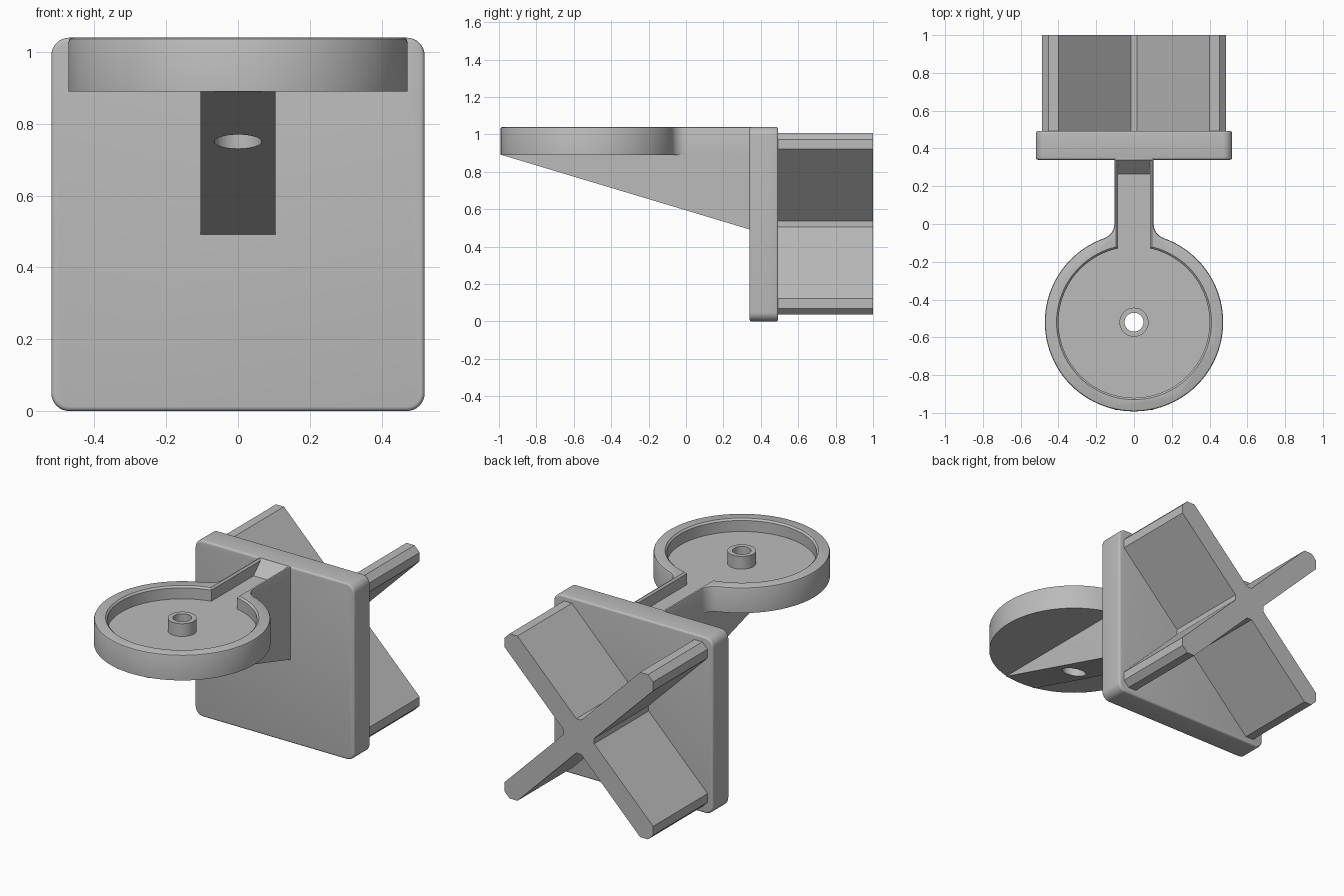
import bpy, bmesh
from math import sin, cos, pi, sqrt, atan2, asin, radians

if "Cube" in bpy.data.objects:
    bpy.data.objects.remove(bpy.data.objects["Cube"], do_unlink=True)

GREY = (0.5, 0.5, 0.5, 1)
plastic = bpy.data.materials.new("grey plastic")
plastic.use_nodes = True
plastic.diffuse_color = GREY
plastic.node_tree.nodes["Principled BSDF"].inputs["Base Color"].default_value = GREY


def loft(name, loops):
    """Skin equal-length loops into a closed solid."""
    bm = bmesh.new()
    rings = [[bm.verts.new(p) for p in loop] for loop in loops]
    n = len(rings[0])
    for a, b in zip(rings, rings[1:]):
        for i in range(n):
            j = (i + 1) % n
            bm.faces.new((a[i], a[j], b[j], b[i]))
    bm.faces.new(rings[0])
    bm.faces.new(rings[-1])
    bmesh.ops.recalc_face_normals(bm, faces=bm.faces)
    mesh = bpy.data.meshes.new(name)
    bm.to_mesh(mesh)
    bm.free()
    mesh.materials.append(plastic)
    ob = bpy.data.objects.new(name, mesh)
    bpy.context.collection.objects.link(ob)
    return ob


def activate(ob):
    bpy.ops.object.select_all(action='DESELECT')
    ob.select_set(True)
    bpy.context.view_layer.objects.active = ob


def combine(ob, tool, operation):
    activate(ob)
    mod = ob.modifiers.new("combine", 'BOOLEAN')
    mod.operation, mod.object, mod.solver = operation, tool, 'EXACT'
    bpy.ops.object.modifier_apply(modifier=mod.name)
    bpy.data.objects.remove(tool, do_unlink=True)


def arc(cx, cy, r, a0, a1, n):
    return [(cx + r * cos(a0 + (a1 - a0) * i / n),
             cy + r * sin(a0 + (a1 - a0) * i / n)) for i in range(n + 1)]


def mirror(half):
    return half + [(-x, y) for x, y in reversed(half)]


DISC_Y, TOP, BOTTOM, FLOOR = -0.52, 1.04, 0.89, 0.965
R, NECK, FILLET, EDGE = 0.472, 0.104, 0.08, 0.01


def at_z(points, z):
    return [(x, y, z) for x, y in points]


# Plate with rounded corners and softened edges
def plate_loop(y, inset):
    pts = []
    for k, (sx, sz) in enumerate([(1, 1), (-1, 1), (-1, -1), (1, -1)]):
        pts += arc(sx * 0.47, 0.52 + sz * 0.47, 0.05 - inset, k * pi / 2, (k + 1) * pi / 2, 8)
    return [(x, y, z) for x, z in pts]


soft = [(0.012 * (1 - cos(t)), 0.012 * (1 - sin(t))) for t in (0, pi / 8, pi / 4, pi * 3 / 8, pi / 2)]
plate = loft("mounting_plate", [plate_loop(0.34 + d, i) for d, i in soft]
             + [plate_loop(0.493 - d, i) for d, i in reversed(soft)])

# Cross-shaped insert behind the plate
quarter = [(0.101, 0.016), (0.486, 0.4), (0.486, 0.452), (0.452, 0.486), (0.4, 0.486), (0.016, 0.101)]
cross = []
for k in range(4):
    c, s = round(cos(k * pi / 2)), round(sin(k * pi / 2))
    cross += [(x * c - z * s, x * s + z * c) for x, z in quarter]
insert = loft("cross_insert", [[(x, y, 0.522 + z) for x, z in cross] for y in (0.485, 1)])


# Round tray and neck, joined by fillets
def tray_outline(inset):
    cx = NECK + FILLET
    dy = sqrt((R + FILLET) ** 2 - cx ** 2)
    a = atan2(dy, cx)
    half = arc(0, DISC_Y, R - inset, -pi / 2 + 0.01, a, 48)
    half += arc(cx, DISC_Y + dy, FILLET + inset, a + pi, pi, 8)
    return mirror(half + [(NECK - inset, 0.36)])


holder = loft("tray_holder", [at_z(tray_outline(0), BOTTOM), at_z(tray_outline(0), TOP - EDGE),
                              at_z(tray_outline(0.3 * EDGE), TOP - 0.3 * EDGE),
                              at_z(tray_outline(EDGE), TOP)])

# Sloping brace under the tray
side = [(-0.985, BOTTOM), (0.36, 0.486), (0.36, BOTTOM)]
brace = loft("brace", [[(x, y, z) for y, z in side] for x in (-NECK, NECK)])
combine(holder, brace, 'UNION')


# Tray pocket and neck channel, ending in a ramp
def pocket_outline(grow, z):
    r, w = 0.4 + grow, 0.084 + grow
    half = arc(0, DISC_Y, r, -pi / 2 + 0.01, pi / 2 - asin(w / r), 48)
    return at_z(mirror(half + [(w, 0.265 + z - FLOOR)]), z)


pocket = loft("pocket_cutter", [pocket_outline(0, FLOOR), pocket_outline(0, TOP - EDGE),
                                pocket_outline(EDGE, TOP), pocket_outline(2 * EDGE, TOP + EDGE)])
combine(holder, pocket, 'DIFFERENCE')


# Centre boss with a stepped hole through the brace
def rod(name, r, z0, z1):
    ring = arc(0, DISC_Y, r, 0, 2 * pi, 40)[:-1]
    return loft(name, [at_z(ring, z0), at_z(ring, z1)])


combine(holder, rod("boss", 0.077, 0.93, TOP), 'UNION')
combine(holder, rod("hole_cutter", 0.05, 0.5, 1.2), 'DIFFERENCE')
combine(holder, rod("recess_cutter", 0.066, 0.5, 0.92), 'DIFFERENCE')

for ob in (plate, holder):
    activate(ob)
    bpy.ops.object.shade_smooth_by_angle(angle=radians(30))
